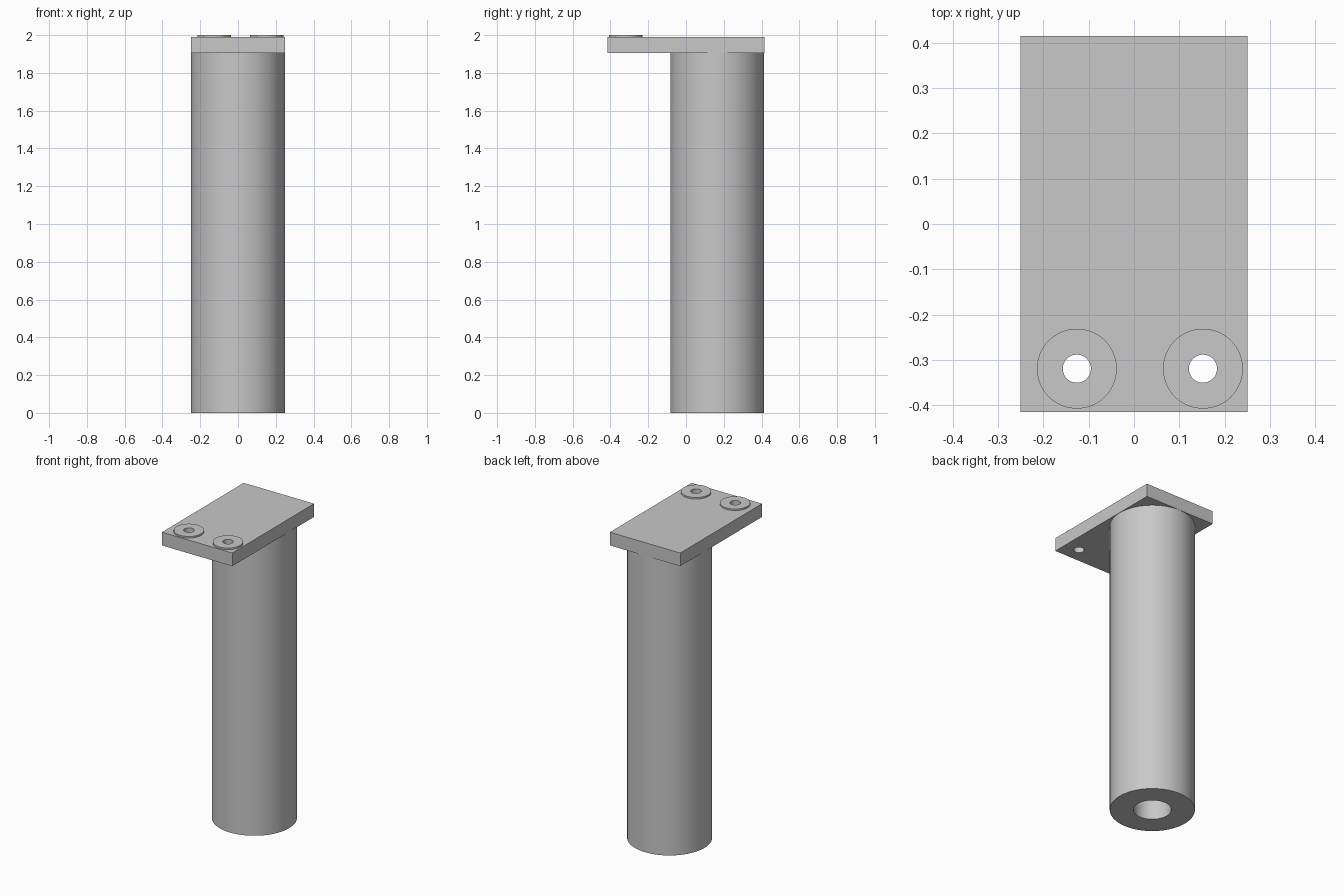
import bpy

default = bpy.data.objects.get("Cube")
if default:
    bpy.data.objects.remove(default, do_unlink=True)

grey = bpy.data.materials.new("plain grey")
grey.use_nodes = True
colour = (0.58, 0.58, 0.58, 1)
grey.diffuse_color = colour
grey.node_tree.nodes["Principled BSDF"].inputs["Base Color"].default_value = colour

PLATE_BOTTOM, PLATE_TOP, TOP = 1.905, 1.99, 2.0
LEG_Y = 0.166
HOLE_Y, HOLE_RADIUS = -0.319, 0.031


def cylinder(name, x, y, z0, z1, radius, sides=96):
    bpy.ops.mesh.primitive_cylinder_add(
        vertices=sides, radius=radius, depth=z1 - z0, location=(x, y, (z0 + z1) / 2))
    obj = bpy.context.object
    obj.name = name
    obj.data.materials.append(grey)
    return obj


def drill(obj, x, y, z0, z1, radius):
    """Cut a round hole and discard the cutter."""
    cutter = cylinder("hole_cutter", x, y, z0, z1, radius, 64)
    cutter.hide_render = True
    mod = obj.modifiers.new("hole", 'BOOLEAN')
    mod.operation, mod.solver, mod.object = 'DIFFERENCE', 'EXACT', cutter
    bpy.ops.object.select_all(action='DESELECT')
    obj.select_set(True)
    bpy.context.view_layer.objects.active = obj
    bpy.ops.object.modifier_apply(modifier=mod.name)
    bpy.data.objects.remove(cutter, do_unlink=True)
    bpy.ops.object.shade_smooth_by_angle()


# Hollow round leg, bored through to the plate
leg = cylinder("leg_tube", 0, LEG_Y, 0, PLATE_BOTTOM, 0.248)
drill(leg, 0, LEG_Y, -0.1, TOP, 0.11)

# Flat mounting plate
bpy.ops.mesh.primitive_cube_add(size=1, location=(0, 0, (PLATE_BOTTOM + PLATE_TOP) / 2))
plate = bpy.context.object
plate.name = "mounting_plate"
plate.scale = (0.5, 0.83, PLATE_TOP - PLATE_BOTTOM)
bpy.ops.object.transform_apply(location=False, rotation=False, scale=True)
plate.data.materials.append(grey)

# Two washers, with bolt holes carried through the plate
for side, x in (("right", -0.126), ("left", 0.152)):
    drill(plate, x, HOLE_Y, PLATE_BOTTOM - 0.1, TOP + 0.1, HOLE_RADIUS)
    washer = cylinder("washer_" + side, x, HOLE_Y, PLATE_TOP, TOP, 0.088)
    drill(washer, x, HOLE_Y, PLATE_TOP - 0.1, TOP + 0.1, HOLE_RADIUS)
